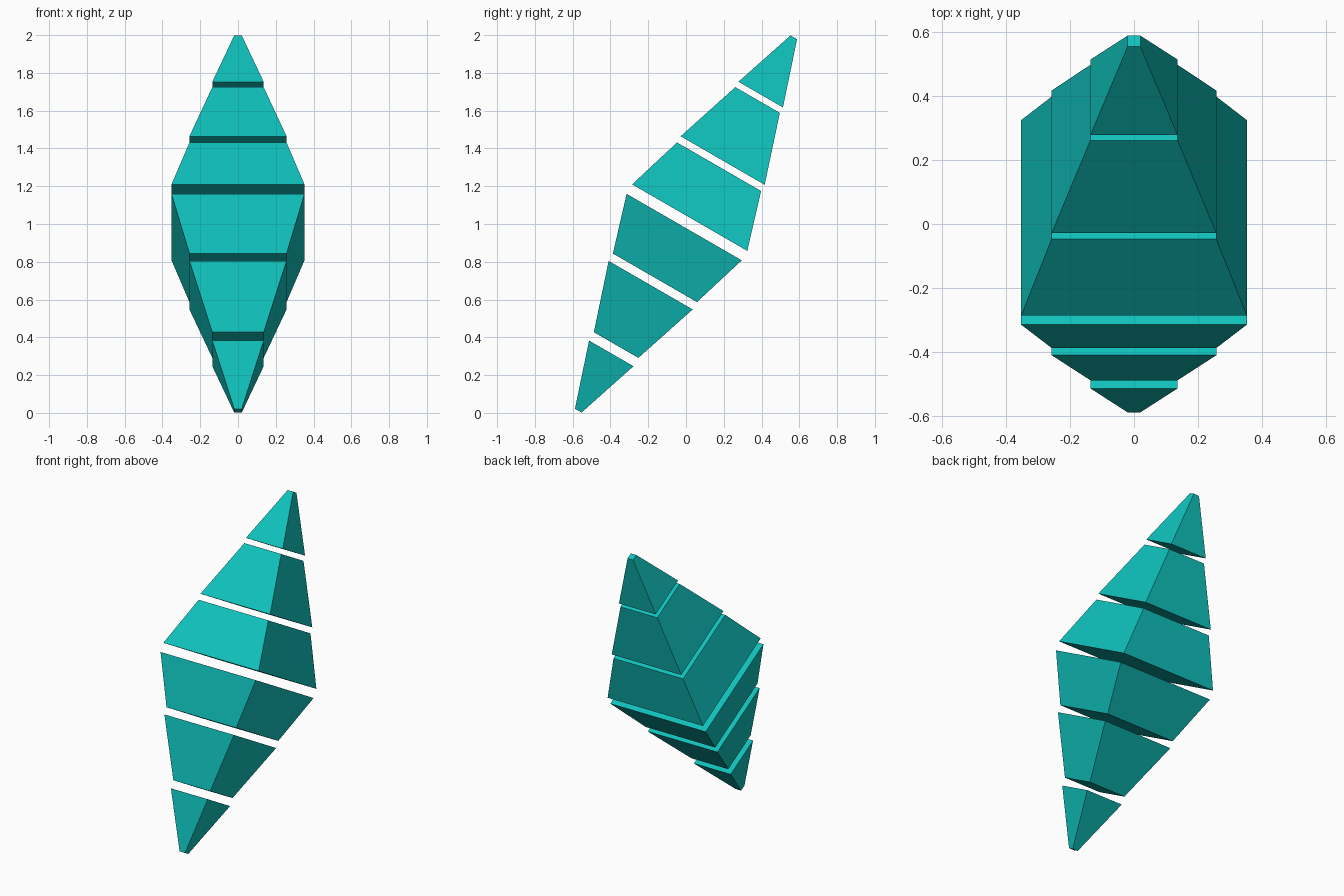
import bpy, bmesh, math
from mathutils import Matrix

cube = bpy.data.objects.get("Cube")
if cube:
    bpy.data.objects.remove(cube, do_unlink=True)

# Single teal material
teal = bpy.data.materials.new("teal")
teal.use_nodes = True
COLOUR = (0.005, 0.53, 0.50, 1.0)
teal.diffuse_color = COLOUR
teal.node_tree.nodes["Principled BSDF"].inputs["Base Color"].default_value = COLOUR

# Whole shape leans back 30 degrees about its middle
LEAN = Matrix.Translation((0, 0, 1)) @ Matrix.Rotation(math.radians(-30), 4, 'X')


def add_segment(name, low, low_half, high, high_half):
    """Square frustum between two heights along the leaning axis."""
    bm = bmesh.new()
    bmesh.ops.create_cone(
        bm, cap_ends=True, segments=4,
        radius1=low_half * math.sqrt(2), radius2=high_half * math.sqrt(2),
        depth=high - low,
        matrix=LEAN @ Matrix.Translation((0, 0, (low + high) / 2))
        @ Matrix.Rotation(math.radians(45), 4, 'Z'))
    bmesh.ops.recalc_face_normals(bm, faces=bm.faces)
    mesh = bpy.data.meshes.new(name)
    bm.to_mesh(mesh)
    bm.free()
    mesh.materials.append(teal)
    bpy.context.collection.objects.link(bpy.data.objects.new(name, mesh))


# Name, lower height, lower half width, upper height, upper half width
SEGMENTS = [
    ("top_tip",        0.791, 0.136,  1.141, 0.020),
    ("upper_segment",  0.388, 0.257,  0.758, 0.136),
    ("upper_middle",   0.039, 0.352,  0.350, 0.257),
    ("lower_middle",  -0.329, 0.257, -0.019, 0.352),
    ("lower_segment", -0.740, 0.136, -0.374, 0.257),
    ("bottom_tip",    -1.141, 0.020, -0.791, 0.136),
]
for segment in SEGMENTS:
    add_segment(*segment)
